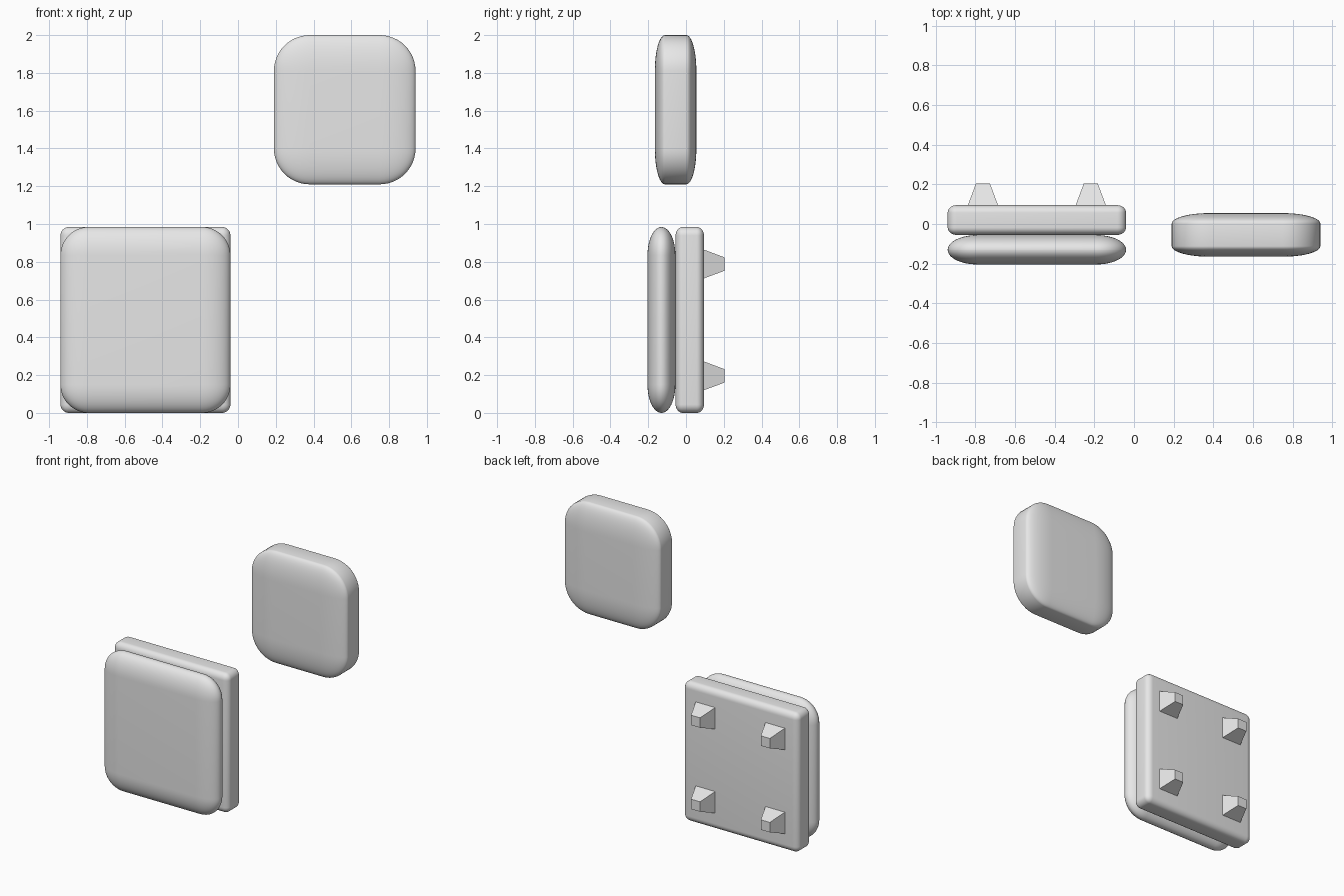
import bpy
import bmesh
import math
from mathutils import Matrix, Vector

default = bpy.data.objects.get("Cube")
if default:
    bpy.data.objects.remove(default, do_unlink=True)

grey = bpy.data.materials.new("light_grey")
grey.use_nodes = True
grey.diffuse_color = (0.8, 0.8, 0.8, 1)
grey.node_tree.nodes["Principled BSDF"].inputs["Base Color"].default_value = (0.8, 0.8, 0.8, 1)


def finish(name, bm, centre, smooth):
    bmesh.ops.recalc_face_normals(bm, faces=bm.faces)
    mesh = bpy.data.meshes.new(name)
    bm.to_mesh(mesh)
    bm.free()
    mesh.materials.append(grey)
    obj = bpy.data.objects.new(name, mesh)
    obj.location = centre
    bpy.context.collection.objects.link(obj)
    if smooth:
        bpy.ops.object.select_all(action="DESELECT")
        obj.select_set(True)
        bpy.context.view_layer.objects.active = obj
        bpy.ops.object.shade_smooth_by_angle(angle=math.radians(35))
    return obj


def rounded_slab(name, centre, size, radius, squash=1.0, segments=12):
    """Box with round edges, rounded while thick and then squashed along y."""
    bm = bmesh.new()
    bmesh.ops.create_cube(bm, size=1)
    bmesh.ops.scale(bm, vec=(size[0], size[1] / squash, size[2]), verts=bm.verts)
    bmesh.ops.bevel(bm, geom=bm.edges[:], offset=radius, segments=segments,
                    profile=0.5, affect="EDGES")
    bmesh.ops.scale(bm, vec=(1, squash, 1), verts=bm.verts)
    return finish(name, bm, centre, True)


def tapered_leg(name, centre, base, tip, length):
    """Four-sided frustum pointing to +y."""
    bm = bmesh.new()
    bmesh.ops.create_cone(bm, cap_ends=True, segments=4, radius1=base / math.sqrt(2),
                          radius2=tip / math.sqrt(2), depth=length)
    turn = Matrix.Rotation(-math.pi / 2, 3, "X") @ Matrix.Rotation(math.pi / 4, 3, "Z")
    bmesh.ops.rotate(bm, cent=(0, 0, 0), matrix=turn, verts=bm.verts)
    return finish(name, bm, centre, False)


# Bed standing on end: mattress in front, base behind
bed = Vector((-0.49, 0, 0.492))
rounded_slab("mattress", bed + Vector((0, -0.13, 0)), (0.9, 0.148, 0.984), 0.1495, 0.148 / 0.3)
rounded_slab("bed_base", bed + Vector((0, 0.02, 0)), (0.9, 0.15, 0.984), 0.045, 0.85, 8)

# Four legs on the back of the base
for side, sx in (("right", -1), ("left", 1)):
    for level, sz in (("lower", -1), ("upper", 1)):
        tapered_leg(f"{level}_{side}_leg", bed + Vector((sx * 0.272, 0.148, sz * 0.296)),
                    0.155, 0.07, 0.114)

# Pillow floating apart
rounded_slab("pillow", (0.565, -0.055, 1.605), (0.75, 0.22, 0.79), 0.19, 0.28)
